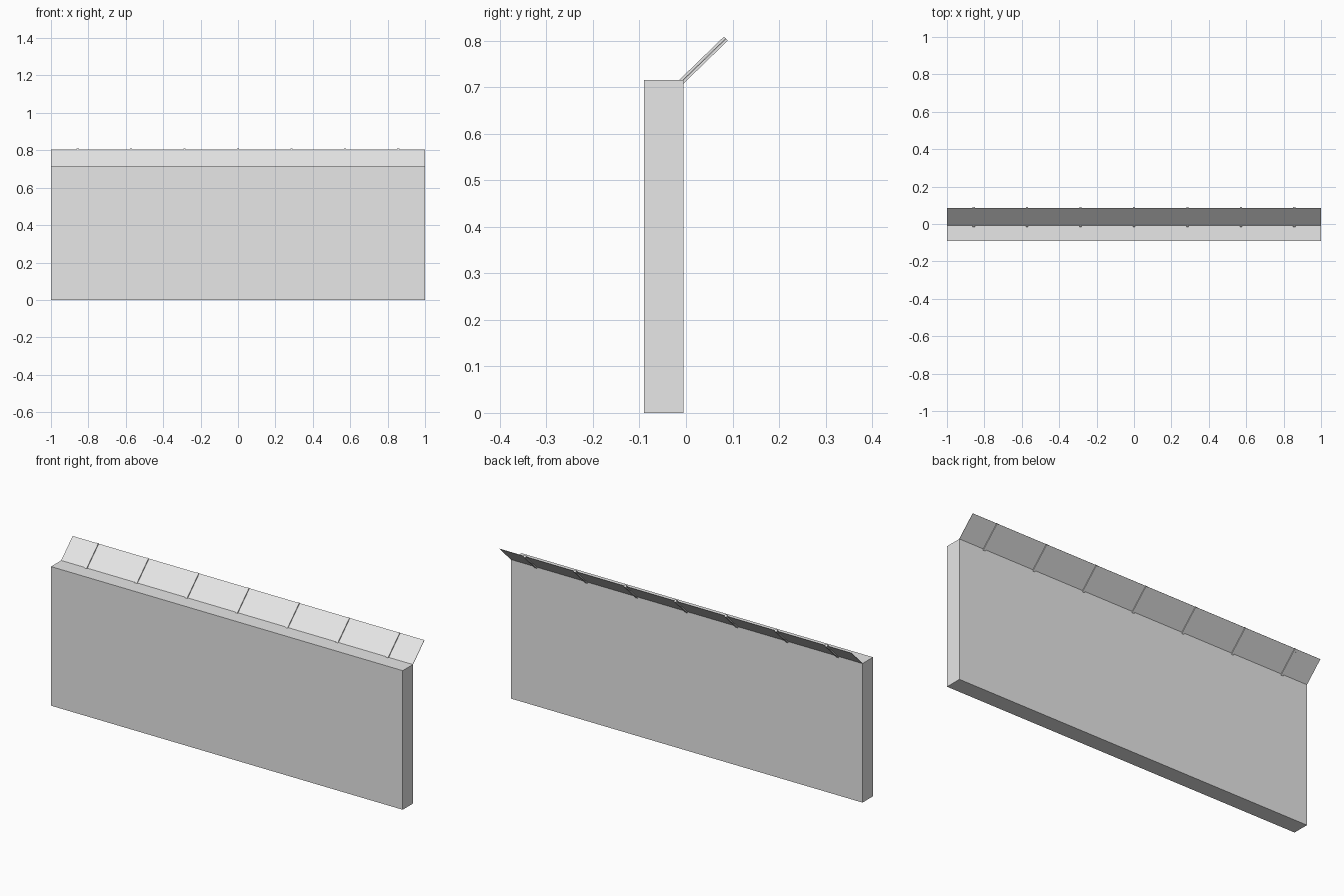
import bpy, math
from mathutils import Vector

if "Cube" in bpy.data.objects:
    bpy.data.objects.remove(bpy.data.objects["Cube"])

grey = bpy.data.materials.new("concrete grey")
grey.diffuse_color = (0.8, 0.8, 0.8, 1)
grey.use_nodes = True
grey.node_tree.nodes["Principled BSDF"].inputs["Base Color"].default_value = grey.diffuse_color


def box(name, center, size, tilt=0.0):
    """Box with its size applied, tilted about the x axis."""
    bpy.ops.mesh.primitive_cube_add(size=1, location=center)
    ob = bpy.context.object
    ob.name = name
    ob.scale = size
    bpy.ops.object.transform_apply(location=False, rotation=False, scale=True)
    ob.rotation_euler.x = tilt
    ob.data.materials.append(grey)
    return ob


# Solid wall
box("wall", (0, -0.048, 0.3575), (2, 0.085, 0.715))

# Slanted top: centre line of the brackets in the y-z plane
low = Vector((0, -0.0107, 0.711))
high = Vector((0, 0.0858, 0.8045))
mid, run = (low + high) / 2, high - low
tilt = math.atan2(run.z, run.y)

# Thin slanted sheet along the full length
box("slanted_panel", mid, (2, run.length, 0.002), tilt)

# Seven evenly spaced square brackets holding the sheet
for i in range(-3, 4):
    box(f"bracket_{i + 4}", mid + Vector((i * 2 / 7, 0, 0)),
        (0.012, run.length, 0.012), tilt)
